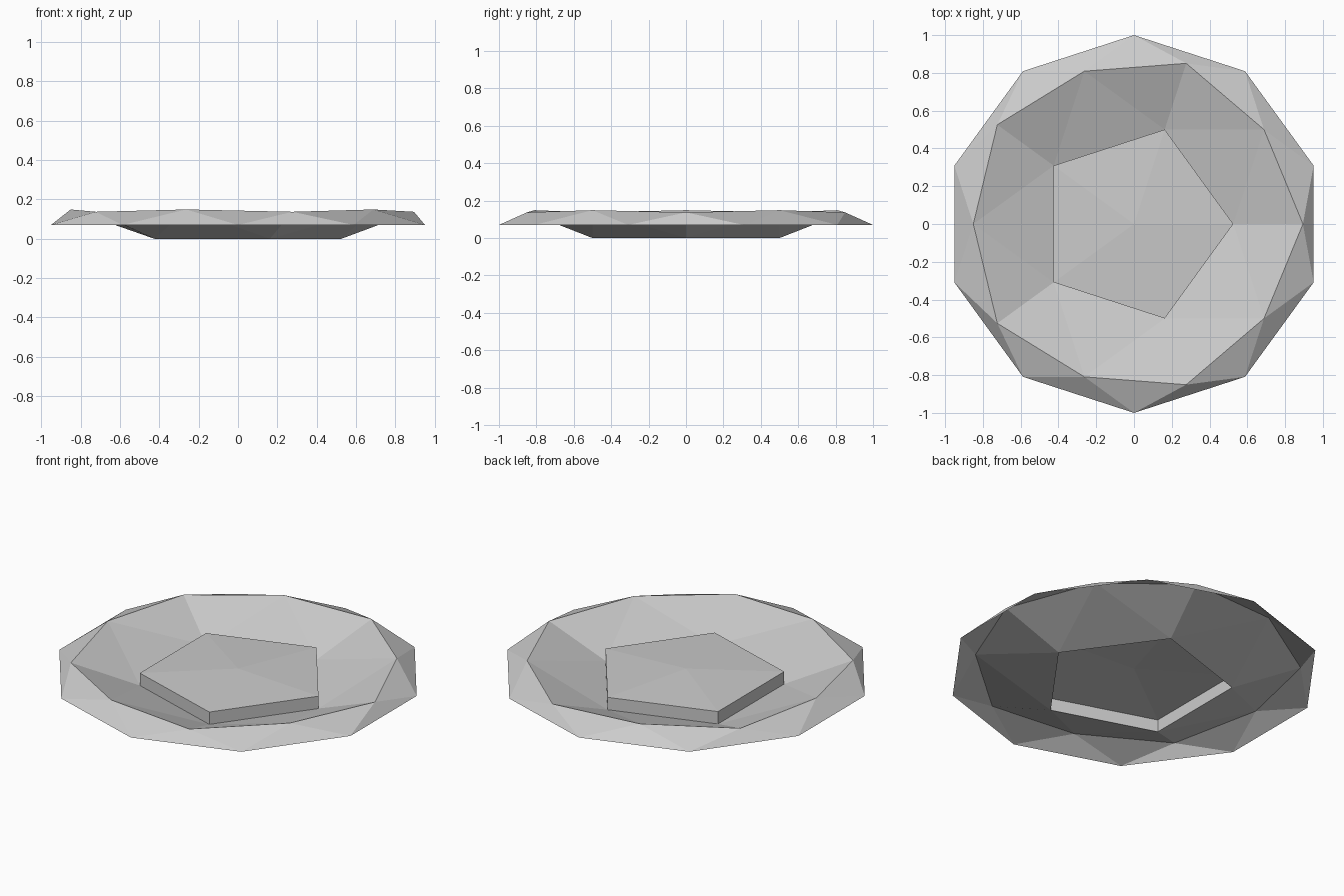
import bpy
import bmesh

cube = bpy.data.objects.get("Cube")
if cube:
    bpy.data.objects.remove(cube, do_unlink=True)

EQUATOR_Z = 0.07    # height of the outer edge
SQUASH = 0.15       # vertical flattening of the dome
CAP_Z = 0.073       # height of the raised centre's corners

grey = bpy.data.materials.new("plain grey")
grey.use_nodes = True
colour = (0.6, 0.6, 0.6, 1)
grey.diffuse_color = colour
grey.node_tree.nodes["Principled BSDF"].inputs["Base Color"].default_value = colour

# Half of a faceted ball
bm = bmesh.new()
bmesh.ops.create_icosphere(bm, subdivisions=2, radius=1)
bmesh.ops.delete(bm, geom=[v for v in bm.verts if v.co.z < -0.1], context='VERTS')

# Flatten it, then separate the cap from the bowl with an upright wall
cap = [f for f in bm.faces if all(v.co.z > 0.8 for v in f.verts)]
foot = {v for f in cap for v in f.verts if v.co.z < 0.95}
for v in bm.verts:
    v.co.z = EQUATOR_Z + SQUASH * v.co.z
drop = next(iter(foot)).co.z - CAP_Z
raised = bmesh.ops.extrude_face_region(bm, geom=cap)["geom"]
for v in raised:
    if isinstance(v, bmesh.types.BMVert):
        v.co.z -= drop
for v in foot:
    v.co.z = 0
bmesh.ops.delete(bm, geom=[v for v in bm.verts if not v.link_faces], context='VERTS')
leftover = [f for f in bm.faces if f.is_valid and max(v.co.z for v in f.verts) > 0.18]
bmesh.ops.delete(bm, geom=leftover, context='FACES')

mesh = bpy.data.meshes.new("faceted_dish")
bm.to_mesh(mesh)
bm.free()
mesh.materials.append(grey)
dish = bpy.data.objects.new("faceted_dish", mesh)
bpy.context.collection.objects.link(dish)
